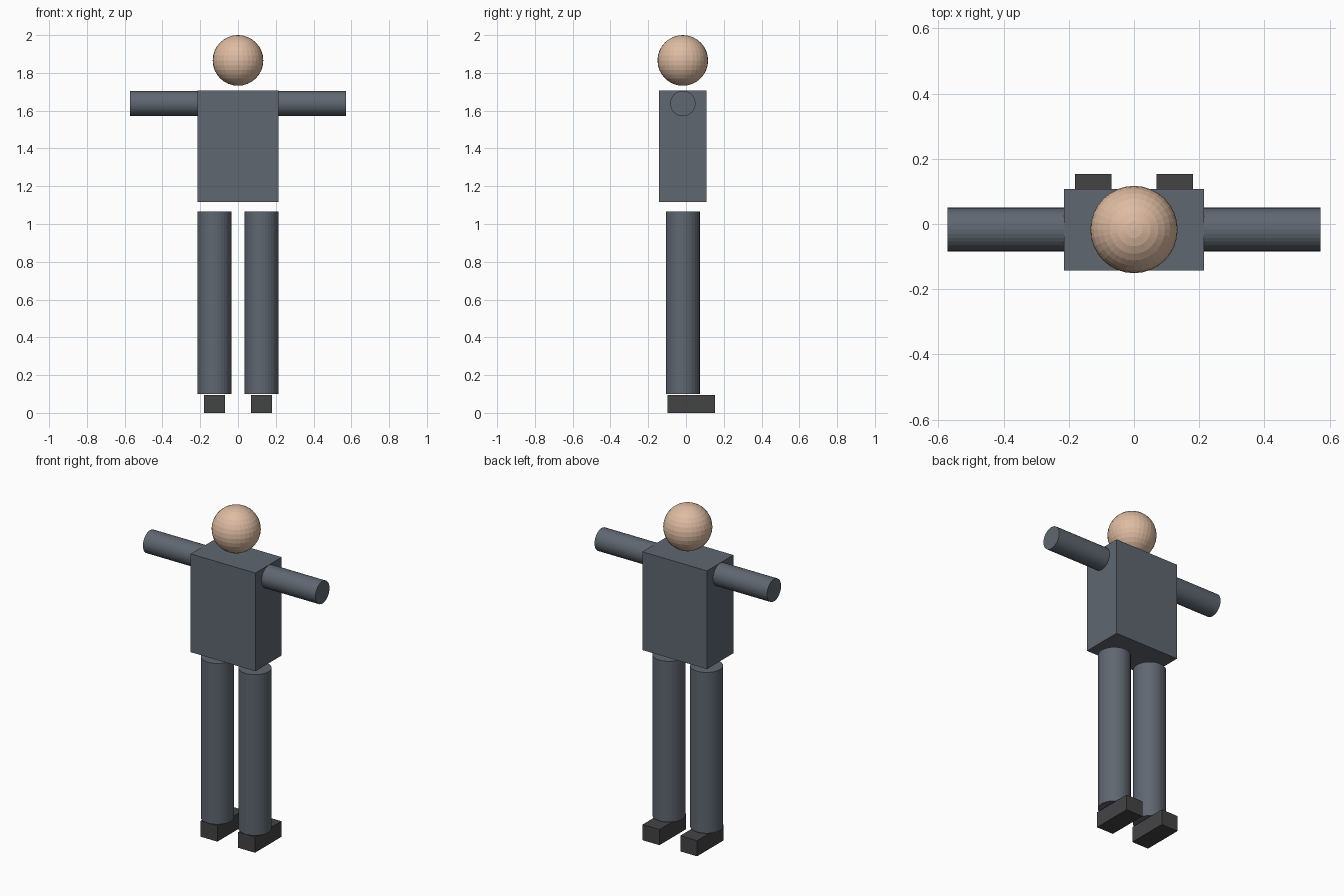
import bpy
from math import pi

cube = bpy.data.objects.get("Cube")
if cube:
    bpy.data.objects.remove(cube, do_unlink=True)


def make_material(name, rgb):
    mat = bpy.data.materials.new(name)
    mat.use_nodes = True
    color = (*rgb, 1)
    mat.diffuse_color = color
    mat.node_tree.nodes["Principled BSDF"].inputs["Base Color"].default_value = color
    return mat


cloth = make_material("slate cloth", (0.115, 0.135, 0.165))
skin = make_material("skin", (0.73, 0.50, 0.36))
leather = make_material("dark leather", (0.058, 0.056, 0.060))


def finish(name, mat):
    obj = bpy.context.object
    obj.name = name
    obj.data.materials.append(mat)
    return obj


def box(name, mat, center, size):
    bpy.ops.mesh.primitive_cube_add(size=1, location=center)
    obj = finish(name, mat)
    obj.scale = size
    return obj


def cylinder(name, mat, center, radius, length, rotation=(0, 0, 0)):
    bpy.ops.mesh.primitive_cylinder_add(vertices=32, radius=radius, depth=length,
                                        location=center, rotation=rotation)
    return finish(name, mat)


BODY_Y = -0.017

# Head
bpy.ops.mesh.primitive_uv_sphere_add(segments=32, ring_count=16, radius=0.134,
                                     location=(0, BODY_Y, 1.866))
finish("head", skin)

# Torso
box("torso", cloth, (0, BODY_Y, 1.411), (0.43, 0.25, 0.59))

# Limbs and shoes, one set per side
for side, sign in (("left", 1), ("right", -1)):
    cylinder(side + "_arm", cloth, (sign * 0.394, BODY_Y, 1.638), 0.067, 0.358, (0, pi / 2, 0))
    cylinder(side + "_leg", cloth, (sign * 0.125, BODY_Y, 0.583), 0.09, 0.966)
    box(side + "_shoe", leather, (sign * 0.125, 0.028, 0.047), (0.112, 0.25, 0.094))
